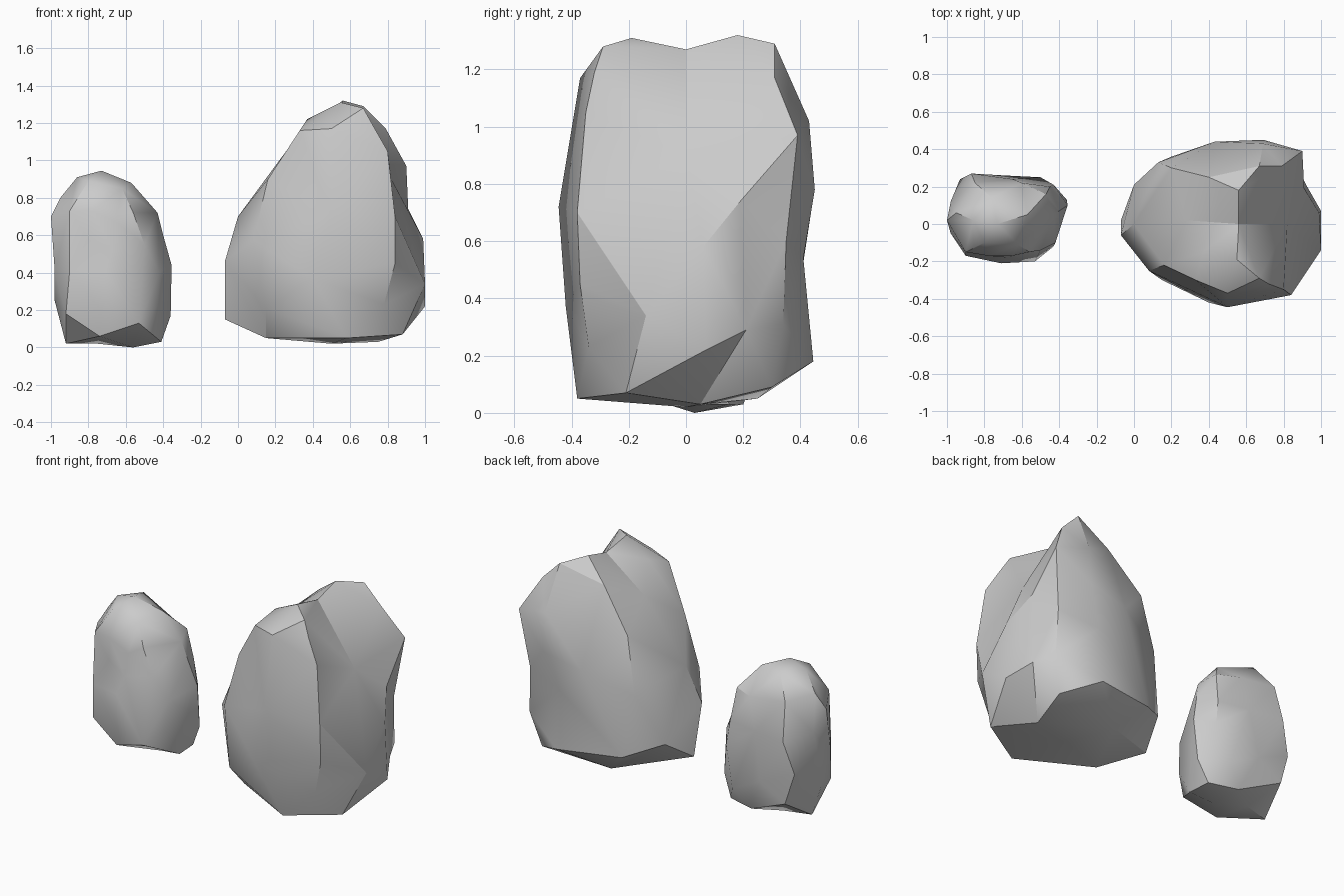
import bpy, bmesh, math
from mathutils import Vector


def boulder(name, centre, half, corners):
    """Wrap corner points: triangulate their directions on a sphere, then restore positions."""
    c = Vector(centre)
    pts = [Vector(p) for p in corners]
    bm = bmesh.new()
    target = {}
    for p in pts:
        d = p - c
        v = bm.verts.new(Vector((d.x / half[0], d.y / half[1], d.z / half[2])).normalized())
        target[v] = p
    bmesh.ops.convex_hull(bm, input=list(bm.verts))
    for v in bm.verts:
        v.co = target[v]
    bmesh.ops.recalc_face_normals(bm, faces=list(bm.faces))
    mesh = bpy.data.meshes.new(name)
    bm.to_mesh(mesh)
    bm.free()
    ob = bpy.data.objects.new(name, mesh)
    bpy.context.collection.objects.link(ob)
    bpy.ops.object.select_all(action='DESELECT')
    ob.select_set(True)
    bpy.context.view_layer.objects.active = ob
    bpy.ops.object.shade_smooth_by_angle(angle=math.radians(33))
    return ob


# Large boulder: twin-peaked top, broad front face, undercut base
boulder("large_boulder", (.47, 0, .65), (.53, .44, .65), [
    (.56, .18, 1.32), (.67, .31, 1.29), (.56, 0, 1.27), (.55, -.19, 1.31),
    (.67, -.29, 1.28), (.33, -.30, 1.16), (.50, -.37, 1.17), (.72, -.32, 1.19),
    (.37, -.15, 1.22), (.28, .02, 1.08), (.40, .25, 1.2), (.79, .31, 1.17),
    (.90, .39, .97), (.69, .45, .78), (.69, .43, 1.02), (.20, .30, .95),
    (.16, -.22, .90), (.80, -.35, 1.05), (.82, 0, .90),
    (.91, .19, .74), (.99, .06, .58), (.84, -.38, .70), (.50, -.445, .72),
    (.08, -.25, .57), (0, 0, .70), (.13, .33, .60), (.43, .44, .72),
    (.85, .35, .60), (.60, .41, .54),
    (.84, -.37, .45), (1, -.14, .34), (1, .07, .22), (.92, .21, .29),
    (.86, .34, .31), (.40, -.42, .37), (-.07, -.06, .46), (-.07, .02, .15),
    (.15, -.30, .21), (.78, -.34, .23), (0, .21, .28), (.20, .36, .20),
    (.60, .445, .18),
    (.58, -.38, .05), (.88, -.21, .07), (.15, -.15, .05), (.50, 0, .02),
    (.75, .05, .03), (.35, .25, .05), (.80, .30, .09),
])

# Small boulder: lumpy upright stone with rounded top
boulder("small_boulder", (-.68, .03, .47), (.32, .24, .47), [
    (-.73, 0, .945), (-.86, .02, .91), (-.57, .05, .88), (-.76, .14, .91),
    (-.80, -.10, .89), (-.62, -.11, .85),
    (-1, .02, .70), (-.95, .06, .80), (-.90, -.15, .73), (-.78, -.17, .73),
    (-.65, -.17, .67), (-.56, -.15, .72), (-.43, .05, .72), (-.47, .16, .75),
    (-.60, .22, .75), (-.85, .22, .78),
    (-.98, .12, .58), (-.80, -.15, .58), (-.67, -.18, .52), (-.50, -.14, .55),
    (-.40, .07, .60), (-.45, .20, .55), (-.65, .24, .55), (-.87, .27, .55),
    (-.98, -.05, .41), (-.90, -.17, .41), (-.71, -.21, .41), (-.42, -.10, .40),
    (-.355, .10, .44), (-.43, .21, .40), (-.93, .24, .35),
    (-.98, .02, .25), (-.92, -.14, .18), (-.73, -.20, .20), (-.53, -.20, .13),
    (-.43, -.12, .22), (-.38, .05, .30), (-.36, .13, .17), (-.50, .25, .15),
    (-.70, .26, .25), (-.87, .25, .15),
    (-.92, .05, .02), (-.74, -.16, .06), (-.56, .03, 0), (-.41, 0, .03),
    (-.42, .15, .03), (-.75, .10, .02), (-.60, .20, .03),
])
